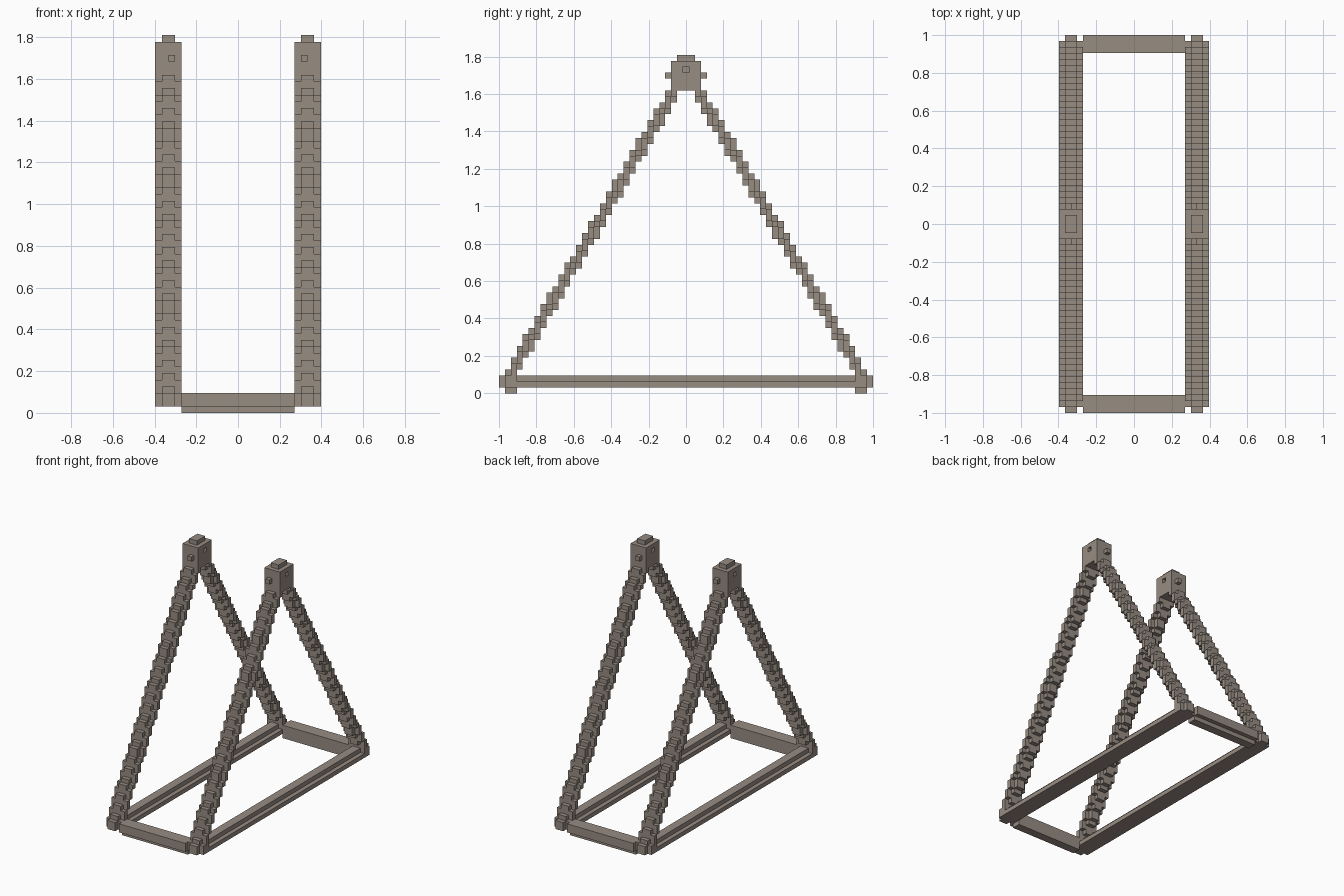
import bpy, bmesh
from mathutils import Vector

if "Cube" in bpy.data.objects:
    bpy.data.objects.remove(bpy.data.objects["Cube"])

V = 2 / 63            # block size: the model is 63 blocks long
mat = bpy.data.materials.new("weathered grey brown")
mat.diffuse_color = (0.31, 0.262, 0.225, 1)
mat.use_nodes = True
mat.node_tree.nodes["Principled BSDF"].inputs["Base Color"].default_value = mat.diffuse_color


def box(xs, ys, zs):
    """Set of block cells over inclusive index ranges."""
    return {(x, y, z) for x in range(xs[0], xs[1] + 1)
            for y in range(ys[0], ys[1] + 1)
            for z in range(zs[0], zs[1] + 1)}


def build(name, cells):
    """Mesh the exposed faces of a set of cells, merging flat areas."""
    bm = bmesh.new()
    for c in cells:
        for axis in range(3):
            for s in (-1, 1):
                n = list(c)
                n[axis] += s
                if tuple(n) in cells:
                    continue
                u, w = (axis + 1) % 3, (axis + 2) % 3
                quad = []
                for a, b in ((-1, -1), (1, -1), (1, 1), (-1, 1))[::s]:
                    p = Vector(c) + Vector((0, 0, 0.5))
                    p[axis] += s / 2
                    p[u] += a / 2
                    p[w] += b / 2
                    quad.append(bm.verts.new(p * V))
                bm.faces.new(quad)
    bmesh.ops.remove_doubles(bm, verts=bm.verts, dist=V * 0.01)
    bmesh.ops.dissolve_limit(bm, angle_limit=0.01, verts=bm.verts, edges=bm.edges)
    bmesh.ops.triangulate(bm, faces=[f for f in bm.faces if len(f.verts) > 4])
    me = bpy.data.meshes.new(name)
    bm.to_mesh(me)
    bm.free()
    me.materials.append(mat)
    ob = bpy.data.objects.new(name, me)
    bpy.context.collection.objects.link(ob)


def mirror(cells, mx, my):
    return {(x * mx, y * my, z) for x, y, z in cells}


# sloping leg: thin stepped hollow rod, four blocks wide
leg = box((10, 11), (31, 31), (1, 2)) | box((9, 12), (29, 30), (1, 2))
for z in range(3, 52):
    yc = 29.4 - 0.578 * (z - 3)
    for x in (9, 12):
        leg.add((x, round(yc), z))
    for x in (10, 11):
        leg |= {(x, round(yc - 0.65), z), (x, round(yc + 0.65), z)}

# peak joint: block with cap, side pegs and a socket on each flank
joint = box((9, 12), (-2, 2), (52, 55)) | box((9, 12), (-1, 1), (51, 51))
joint |= box((10, 11), (-1, 1), (56, 56))
joint |= {(10, -3, 53), (10, 3, 53)}
joint -= {(9, 0, 54), (12, 0, 54)}

# floor rail: wide lower course and narrow upper course
rail = box((9, 12), (-28, 28), (1, 1)) | box((10, 11), (-28, 28), (2, 2))

# end bar with a notched lower outer edge
bar = box((-8, 8), (29, 31), (0, 2)) - box((-8, 8), (31, 31), (0, 0))

for side, mx in (("left", -1), ("right", 1)):
    build(side + "_peak_joint", mirror(joint, mx, 1))
    build(side + "_floor_rail", mirror(rail, mx, 1))
    for end, my in (("front", -1), ("back", 1)):
        build(f"{end}_{side}_leg", mirror(leg, mx, my))
for end, my in (("front", -1), ("back", 1)):
    build(end + "_end_bar", mirror(bar, 1, my))
